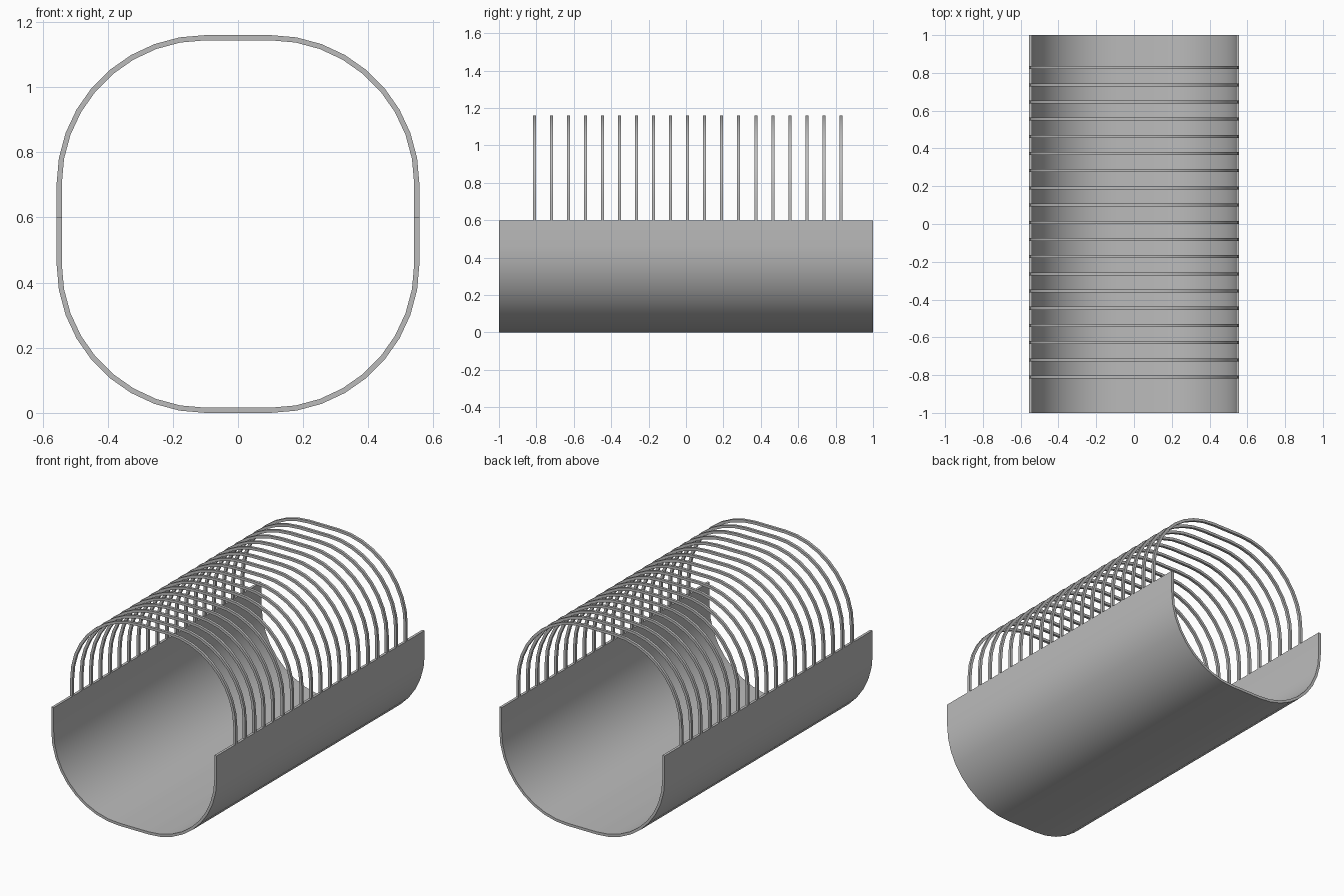
import bpy, bmesh, math

if "Cube" in bpy.data.objects:
    bpy.data.objects.remove(bpy.data.objects["Cube"])

HALF_W, HEIGHT, RIM_Z = 0.557, 1.16, 0.6
WALL, RADIUS, STEPS = 0.016, 0.457, 9
RING_COUNT, RING_GAP, RING_W, RING_MID = 19, 0.091, 0.016, 0.009

grey = bpy.data.materials.new("plain grey")
grey.use_nodes = True
grey.diffuse_color = (0.5, 0.5, 0.5, 1)
grey.node_tree.nodes["Principled BSDF"].inputs["Base Color"].default_value = grey.diffuse_color


def u_path(inset, far_z):
    """Rounded U from one rim end to the other, far side at far_z."""
    side = 1 if far_z > RIM_Z else -1
    cx, cz, r = HALF_W - RADIUS, far_z - side * RADIUS, RADIUS - inset
    half = [(HALF_W - inset, RIM_Z)]
    for i in range(STEPS + 1):
        a = math.pi / 2 * i / STEPS
        half.append((cx + r * math.cos(a), cz + side * r * math.sin(a)))
    return half + [(-x, z) for x, z in reversed(half)]


def u_shell(name, far_z, y0, y1):
    """Sweep the U-shaped wall from y0 to y1."""
    bm = bmesh.new()
    rows = [[bm.verts.new((x, y, z)) for x, z in u_path(inset, far_z)]
            for inset, y in ((0, y0), (WALL, y0), (WALL, y1), (0, y1))]
    for k in range(4):
        a, b = rows[k], rows[(k + 1) % 4]
        for i in range(len(a) - 1):
            bm.faces.new((a[i], a[i + 1], b[i + 1], b[i]))
    for end in (0, -1):
        bm.faces.new([row[end] for row in rows])
    bmesh.ops.recalc_face_normals(bm, faces=bm.faces)
    mesh = bpy.data.meshes.new(name)
    bm.to_mesh(mesh)
    bm.free()
    mesh.materials.append(grey)
    obj = bpy.data.objects.new(name, mesh)
    bpy.context.collection.objects.link(obj)
    obj.select_set(True)
    bpy.context.view_layer.objects.active = obj


bpy.ops.object.select_all(action="DESELECT")

# Lower trough
u_shell("trough", 0, -1, 1)

# Row of arched hoops standing on the rim
for n in range(RING_COUNT):
    y = RING_MID + (n - (RING_COUNT - 1) / 2) * RING_GAP
    u_shell(f"hoop_{n + 1}", HEIGHT, y - RING_W / 2, y + RING_W / 2)

bpy.ops.object.shade_smooth_by_angle(angle=math.radians(30))
